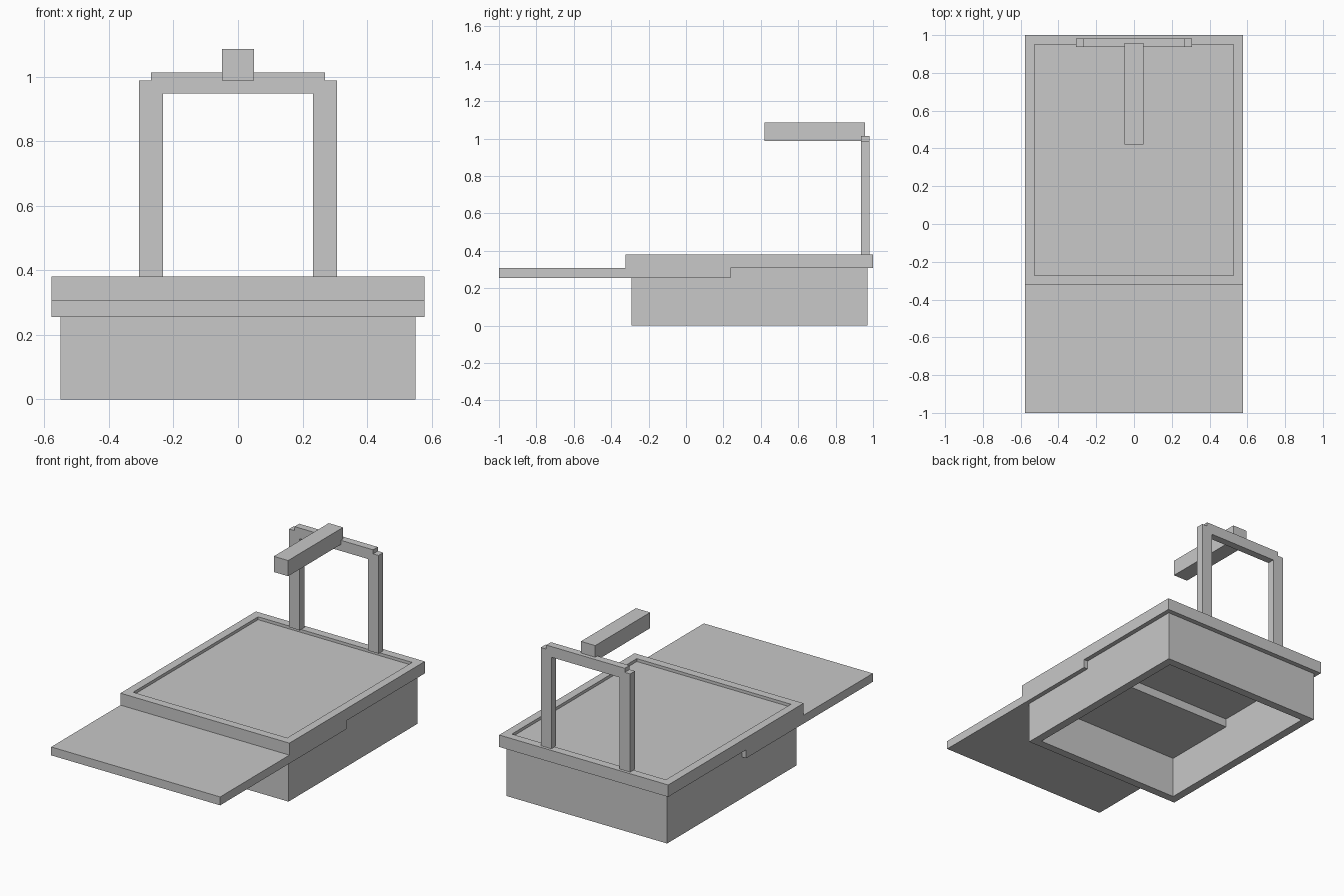
import bpy, bmesh
from mathutils import Vector

if "Cube" in bpy.data.objects:
    bpy.data.objects.remove(bpy.data.objects["Cube"])

grey = bpy.data.materials.new("plain grey")
grey.diffuse_color = (0.58, 0.58, 0.58, 1)
grey.use_nodes = True
grey.node_tree.nodes["Principled BSDF"].inputs["Base Color"].default_value = grey.diffuse_color
WALL = 0.072


def finish(name, bm):
    bmesh.ops.recalc_face_normals(bm, faces=bm.faces)
    mesh = bpy.data.meshes.new(name)
    bm.to_mesh(mesh)
    bm.free()
    mesh.materials.append(grey)
    obj = bpy.data.objects.new(name, mesh)
    bpy.context.collection.objects.link(obj)
    return obj


def box_mesh(x, y, z):
    """Box spanning the given (min, max) ranges."""
    bm = bmesh.new()
    bmesh.ops.create_cube(bm, size=1)
    for v in bm.verts:
        v.co = Vector([r[0] if c < 0 else r[1] for c, r in zip(v.co, (x, y, z))])
    bm.normal_update()
    return bm


def box(name, x, y, z):
    return finish(name, box_mesh(x, y, z))


def inset_face(bm, direction):
    """Inset the face looking up (1) or down (-1) and return its inner face."""
    face = next(f for f in bm.faces if f.normal.z * direction > 0.9)
    bmesh.ops.inset_region(bm, faces=[face], thickness=WALL)
    return face


# Hollow base: four walls, open at top and bottom
bm = box_mesh((-0.55, 0.55), (-0.292, 0.97), (0, 0.307))
inner = [inset_face(bm, 1), inset_face(bm, -1)]
rims = [e for f in inner for e in f.edges]
bmesh.ops.delete(bm, geom=inner, context='FACES_ONLY')
bmesh.ops.bridge_loops(bm, edges=rims)
base = finish("base_walls", bm)

# Step in the front of the walls that receives the sliding tray
cutter = box("tray_slot_cutter", (-0.7, 0.7), (-1.0, 0.237), (0.255, 0.5))
cutter.hide_render = True
cut = base.modifiers.new("tray_slot", 'BOOLEAN')
cut.operation = 'DIFFERENCE'
cut.solver = 'EXACT'
cut.object = cutter
bpy.context.view_layer.objects.active = base
base.select_set(True)
bpy.ops.object.modifier_apply(modifier=cut.name)
bpy.data.objects.remove(cutter)

# Flat tray reaching out to the front
box("front_tray", (-0.578, 0.578), (-1.0, 0.237), (0.255, 0.307))

# Lid with a shallow recessed bed
bm = box_mesh((-0.578, 0.578), (-0.323, 1.0), (0.307, 0.381))
bed = inset_face(bm, 1)
bmesh.ops.translate(bm, verts=bed.verts, vec=(0, 0, -0.018))
inner_edges = list(bed.edges)
finish("recessed_lid", bm)

# Recess walls are made vertical by a matching rim and floor
bpy.data.objects.remove(bpy.data.objects["recessed_lid"])
bm = box_mesh((-0.578, 0.578), (-0.323, 1.0), (0.307, 0.381))
bed = inset_face(bm, 1)
bed = bmesh.ops.extrude_discrete_faces(bm, faces=[bed])["faces"][0]
bmesh.ops.translate(bm, verts=bed.verts, vec=(0, 0, -0.018))
finish("recessed_lid", bm)

# Upright frame at the back
for side, name in ((-1, "left_post"), (1, "right_post")):
    box(name, sorted((side * 0.233, side * 0.306)), (0.936, 0.982), (0.381, 0.988))
box("crossbar", (-0.269, 0.269), (0.936, 0.982), (0.947, 1.013))

# Arm reaching forward over the bed
box("overhead_arm", (-0.049, 0.049), (0.42, 0.957), (0.988, 1.085))
